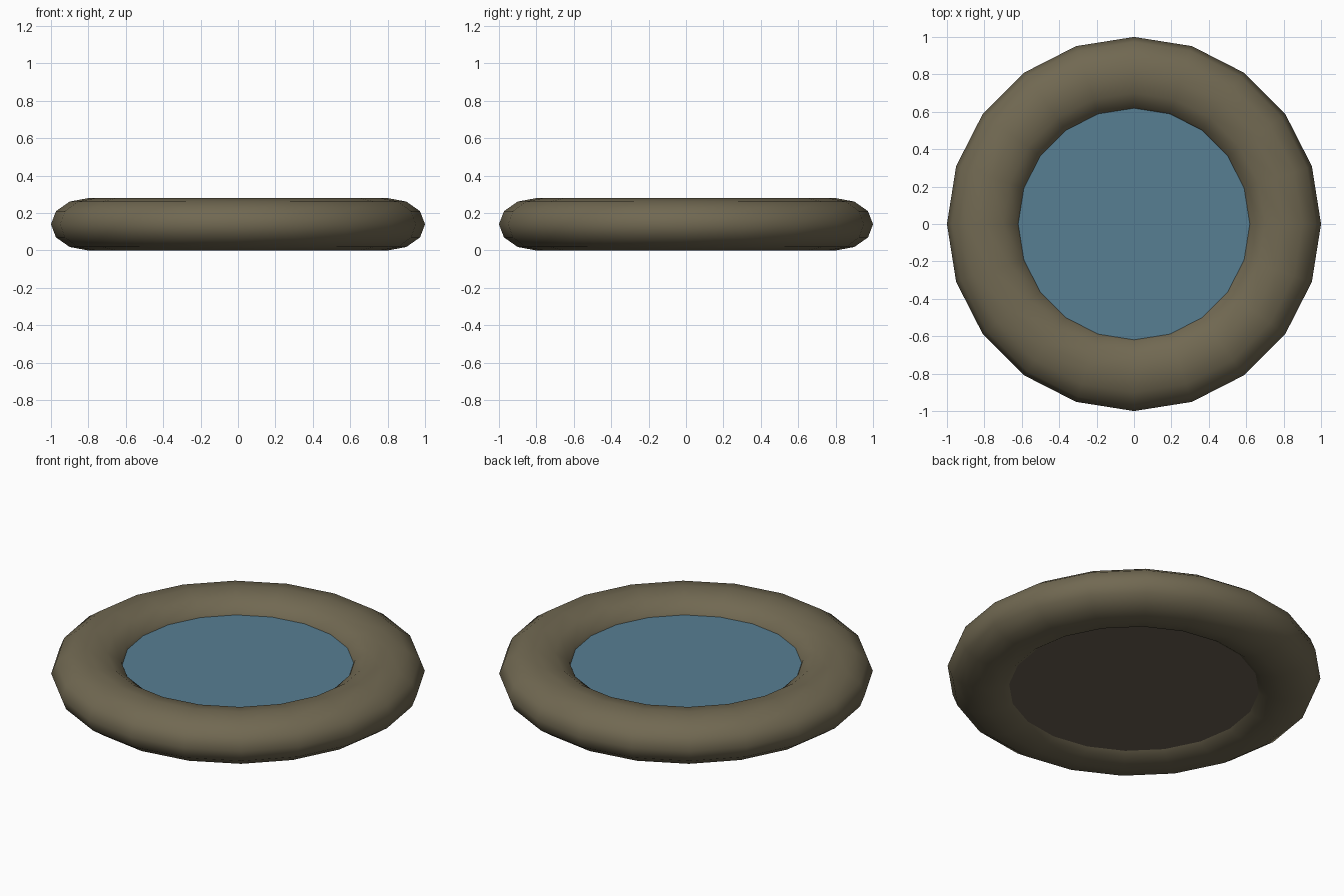
import bpy, bmesh, math

if "Cube" in bpy.data.objects:
    bpy.data.objects.remove(bpy.data.objects["Cube"])

SIDES = 20      # segments around the ring
TUBE = 12       # segments around the tube section


def material(name, rgb):
    m = bpy.data.materials.new(name)
    m.diffuse_color = (*rgb, 1.0)
    m.use_nodes = True
    m.node_tree.nodes["Principled BSDF"].inputs["Base Color"].default_value = m.diffuse_color
    return m


def add_object(name, bm, mat, smooth=False):
    bmesh.ops.recalc_face_normals(bm, faces=bm.faces)
    for f in bm.faces:
        f.smooth = smooth
    mesh = bpy.data.meshes.new(name)
    bm.to_mesh(mesh)
    bm.free()
    mesh.materials.append(mat)
    obj = bpy.data.objects.new(name, mesh)
    bpy.context.collection.objects.link(obj)
    return obj


def disc(name, radius, z0, z1, mat):
    bm = bmesh.new()
    rings = []
    for z in (z0, z1):
        rings.append([bm.verts.new((radius * math.cos(math.tau * i / SIDES),
                                    radius * math.sin(math.tau * i / SIDES), z))
                      for i in range(SIDES)])
        bm.faces.new(rings[-1])
    for i in range(SIDES):
        j = (i + 1) % SIDES
        bm.faces.new((rings[0][i], rings[0][j], rings[1][j], rings[1][i]))
    return add_object(name, bm, mat)


stone = material("olive stone", (0.165, 0.140, 0.084))
mud = material("mud brown", (0.145, 0.118, 0.085))
water = material("water blue", (0.096, 0.210, 0.288))

# Rim: flattened torus, elliptical section
bm = bmesh.new()
grid = []
for i in range(SIDES):
    a = math.tau * i / SIDES
    ring = []
    for k in range(TUBE):
        t = math.tau * k / TUBE
        r = 0.8 + 0.2 * math.cos(t)
        ring.append(bm.verts.new((r * math.cos(a), r * math.sin(a),
                                  0.14 + 0.14 * math.sin(t))))
    grid.append(ring)
for i in range(SIDES):
    n = (i + 1) % SIDES
    for k in range(TUBE):
        m = (k + 1) % TUBE
        bm.faces.new((grid[i][k], grid[n][k], grid[n][m], grid[i][m]))
add_object("pond_rim", bm, stone, smooth=True)

# Floor and water surface, both with their edges sunk into the rim
disc("pond_floor", 0.69, 0.04, 0.18, mud)
disc("water_surface", 0.66, 0.18, 0.19, water)
